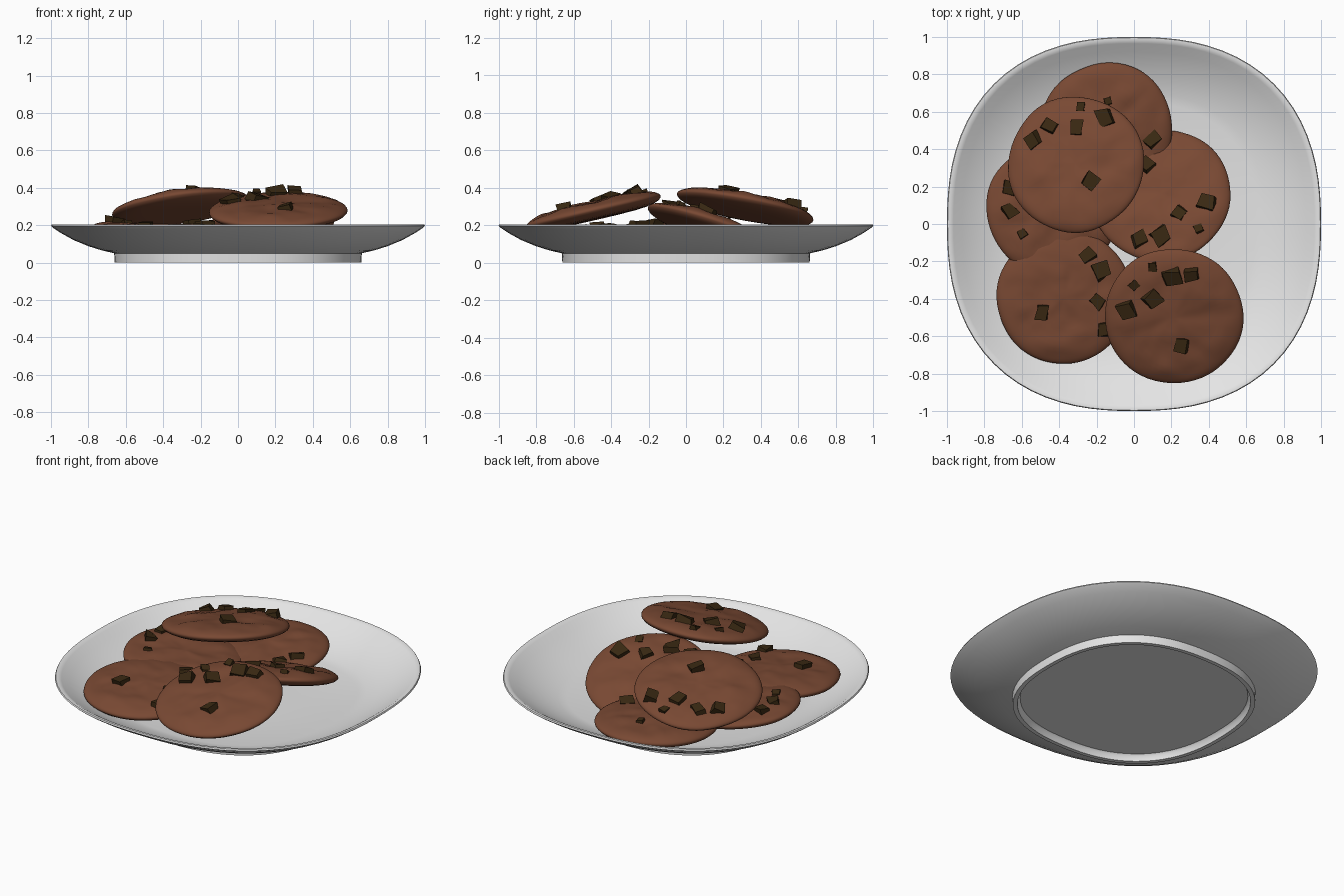
import bpy, bmesh, math, random
from mathutils import Vector, Matrix, noise

if "Cube" in bpy.data.objects:
    bpy.data.objects.remove(bpy.data.objects["Cube"])

random.seed(4)


def material(name, rgb):
    m = bpy.data.materials.new(name)
    m.diffuse_color = (*rgb, 1)
    m.use_nodes = True
    m.node_tree.nodes["Principled BSDF"].inputs["Base Color"].default_value = m.diffuse_color
    return m


PLATE = material("white glaze", (0.78, 0.78, 0.78))
DOUGH = material("brown dough", (0.19, 0.066, 0.033))
CHOC = material("dark chocolate", (0.04, 0.021, 0.006))


def finish(bm, name, mat, angle):
    bmesh.ops.recalc_face_normals(bm, faces=bm.faces)
    me = bpy.data.meshes.new(name)
    bm.to_mesh(me)
    bm.free()
    me.materials.append(mat)
    ob = bpy.data.objects.new(name, me)
    bpy.context.collection.objects.link(ob)
    bpy.ops.object.select_all(action='DESELECT')
    ob.select_set(True)
    bpy.context.view_layer.objects.active = ob
    if angle:
        bpy.ops.object.shade_smooth_by_angle(angle=math.radians(angle))
    return ob


def lathe(rings, n, point):
    """Skin rings of points; the first and last rings close to a centre point."""
    bm = bmesh.new()
    rows = [[bm.verts.new(point(ring, 2 * math.pi * i / n)) for i in range(n)]
            for ring in rings]
    for a, b in zip(rows, rows[1:]):
        for i in range(n):
            j = (i + 1) % n
            bm.faces.new((a[i], a[j], b[j], b[i]))
    for row in (rows[0], rows[-1]):
        c = bm.verts.new(sum((v.co for v in row), Vector()) / n)
        for i in range(n):
            bm.faces.new((c, row[i], row[(i + 1) % n]))
    return bm


# Plate: rounded-square bowl with a foot ring
def plate_point(ring, t):
    c, s = math.cos(t), math.sin(t)
    k = ring[0] / (abs(c) ** 2.4 + abs(s) ** 2.4) ** (1 / 2.4)
    return (k * c, k * s, ring[1])


profile = [(0.3, 0.04), (0.62, 0.04), (0.63, 0.03), (0.635, 0.0), (0.66, 0.0),
           (0.662, 0.05), (0.73, 0.066), (0.80, 0.088), (0.88, 0.121),
           (0.95, 0.16), (0.99, 0.187), (1.0, 0.196), (0.996, 0.204),
           (0.98, 0.204), (0.965, 0.195), (0.92, 0.165), (0.85, 0.125),
           (0.77, 0.09), (0.70, 0.068), (0.65, 0.058), (0.3, 0.058)]
finish(lathe(profile, 80, plate_point), "plate", PLATE, 40)


# Cookies: lumpy discs, tilted by their slope along x and y
def cookie(name, centre, radius, slope, chips, seed):
    off = Vector((seed * 7.3, seed * 3.1, 0))
    normal = Vector((-slope[0], -slope[1], 1)).normalized()
    place = (Matrix.Translation(centre)
             @ Vector((0, 0, 1)).rotation_difference(normal).to_matrix().to_4x4())

    def top(x, y, r):
        p = Vector((x, y, 0)) * 7 + off
        lump = noise.noise(p) * 0.014 + noise.noise(p * 2.2) * 0.006
        return 0.052 * math.sqrt(max(0, 1 - r ** 3.2)) + lump * (1 - r ** 6)

    def point(ring, t):
        r, upper = ring
        edge = noise.noise(Vector((math.cos(t), math.sin(t), seed * 2.7)) * 1.3)
        k = radius * r * (1 + 0.035 * edge)
        x, y = k * math.cos(t), k * math.sin(t)
        z = top(x, y, r) if upper else -0.045 * math.sqrt(max(0, 1 - r ** 5))
        return place @ Vector((x, y, z))

    steps = [math.sin(math.pi / 2 * i / 16) for i in range(1, 17)]
    rings = [(r, True) for r in steps] + [(r, False) for r in steps[-2::-2]]
    finish(lathe(rings, 64, point), name, DOUGH, 60)

    # Chocolate chunks half sunk into the top
    bm = bmesh.new()
    inv = place.to_3x3().inverted()
    for cx, cy, size in chips:
        dx, dy = cx - centre[0], cy - centre[1]
        p = inv @ Vector((dx, dy, slope[0] * dx + slope[1] * dy))
        z = top(p.x, p.y, min(1, p.xy.length / radius))
        turn = Matrix.Rotation(random.uniform(0, 3), 4, 'Z') @ Matrix.Rotation(
            random.uniform(-0.35, 0.35), 4, 'X')
        m = place @ Matrix.Translation((p.x, p.y, z)) @ turn
        cube = bmesh.ops.create_cube(
            bm, size=size, matrix=m @ Matrix.Diagonal((1, 0.9, 0.6, 1)))
        for v in cube["verts"]:
            v.co += Vector([random.uniform(-0.13, 0.13) * size for _ in range(3)])
    finish(bm, name + "_chips", CHOC, 0)


S, M, B = 0.045, 0.072, 0.088
cookie("back_cookie", (-0.15, 0.51, 0.125), 0.355, (0.0, 0.05),
       [(0.1, 0.45, M), (-0.14, 0.66, S)], 1)
cookie("left_cookie", (-0.435, 0.08, 0.15), 0.355, (-0.1, 0.0),
       [(-0.67, 0.19, M), (-0.67, 0.07, M), (-0.6, -0.05, S)], 2)
cookie("front_left_cookie", (-0.375, -0.39, 0.145), 0.36, (-0.02, 0.06),
       [(-0.25, -0.17, M), (-0.17, -0.25, B), (-0.2, -0.41, M),
        (-0.16, -0.56, M), (-0.49, -0.47, M)], 3)
cookie("right_cookie", (0.15, 0.15, 0.18), 0.37, (0.14, -0.33),
       [(0.08, 0.30, M), (0.39, 0.10, B), (0.25, 0.04, M), (0.15, -0.08, B),
        (0.03, -0.09, M), (0.35, -0.04, S)], 4)
cookie("front_right_cookie", (0.215, -0.49, 0.275), 0.37, (0.02, 0.23),
       [(-0.04, -0.45, B), (0.0, -0.32, S), (0.1, -0.39, B), (0.2, -0.27, B),
        (0.31, -0.26, M), (0.1, -0.22, S), (0.26, -0.64, M)], 5)
cookie("top_cookie", (-0.31, 0.32, 0.298), 0.368, (0.13, -0.19),
       [(-0.53, 0.44, M), (-0.45, 0.52, M), (-0.28, 0.62, S), (-0.30, 0.51, M),
        (-0.15, 0.56, B), (-0.22, 0.22, M)], 6)
